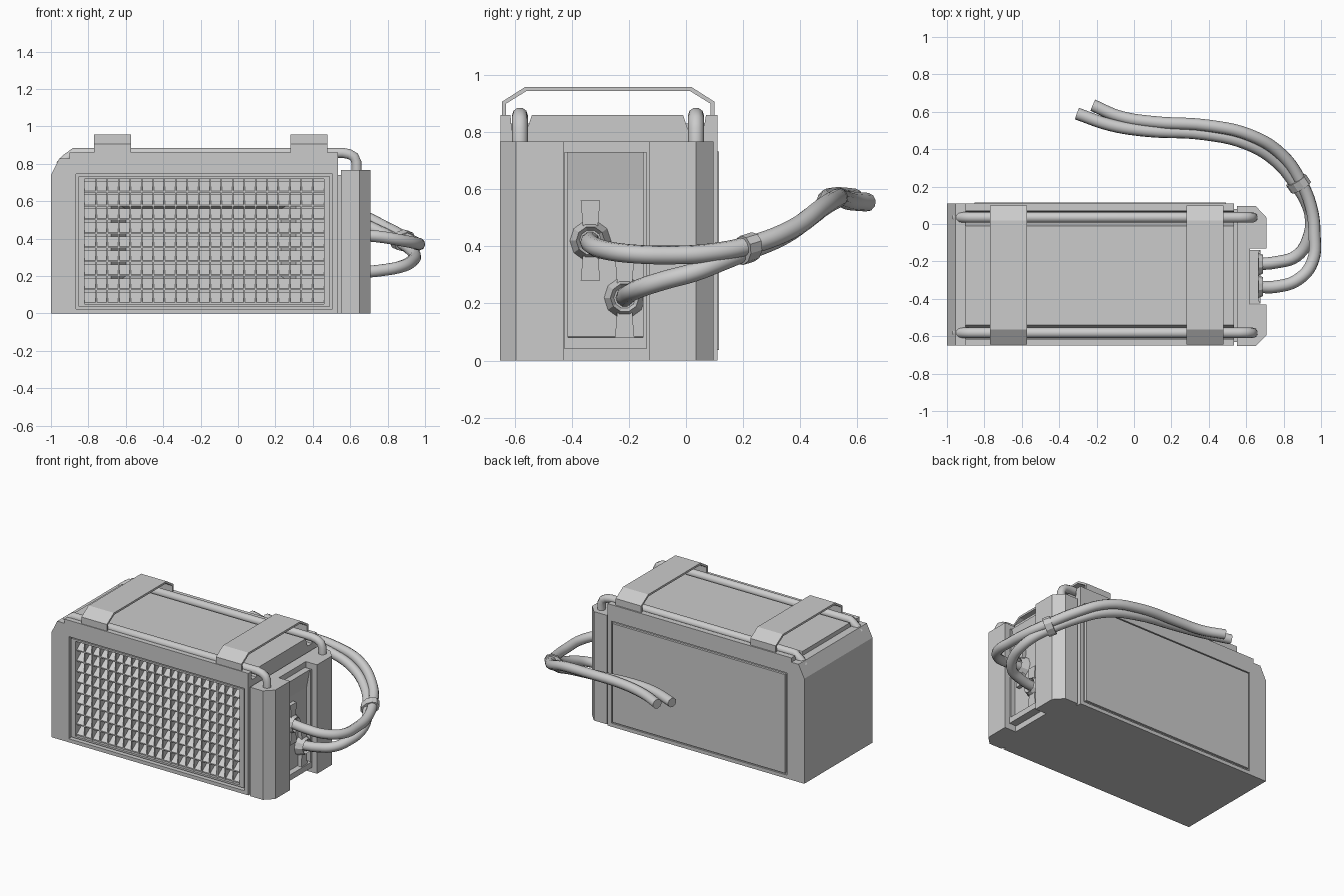
import bpy, bmesh, math
from mathutils import Vector, Matrix

if "Cube" in bpy.data.objects:
    bpy.data.objects.remove(bpy.data.objects["Cube"])


def finish(bm, name):
    bmesh.ops.recalc_face_normals(bm, faces=bm.faces)
    me = bpy.data.meshes.new(name)
    bm.to_mesh(me)
    bm.free()
    ob = bpy.data.objects.new(name, me)
    bpy.context.collection.objects.link(ob)
    return ob


def prism(name, pts, axis, a, b, scale_b=None):
    """Extrude a 2D outline along an axis; pts are (y,z), (x,z) or (x,y)."""
    put = {'x': lambda p, t: (t, p[0], p[1]),
           'y': lambda p, t: (p[0], t, p[1]),
           'z': lambda p, t: (p[0], p[1], t)}[axis]
    bm = bmesh.new()
    va = [bm.verts.new(put(p, a)) for p in pts]
    vb = [bm.verts.new(put(p, b)) for p in (scale_b or pts)]
    bm.faces.new(va)
    bm.faces.new(vb[::-1])
    n = len(pts)
    for i in range(n):
        bm.faces.new((va[i], vb[i], vb[(i + 1) % n], va[(i + 1) % n]))
    return finish(bm, name)


def rect(a0, a1, b0, b1):
    return [(a0, b0), (a1, b0), (a1, b1), (a0, b1)]


def box(name, x0, x1, y0, y1, z0, z1):
    return prism(name, rect(x0, x1, y0, y1), 'z', z0, z1)


def cut(ob, cutter):
    m = ob.modifiers.new("cut", 'BOOLEAN')
    m.operation, m.solver, m.object = 'DIFFERENCE', 'EXACT', cutter
    bpy.context.view_layer.update()
    me = bpy.data.meshes.new_from_object(
        ob.evaluated_get(bpy.context.evaluated_depsgraph_get()))
    ob.modifiers.clear()
    ob.data = me
    bpy.data.objects.remove(cutter)


def tube(name, pts, r, kind='BEZIER', res=5):
    cu = bpy.data.curves.new(name, 'CURVE')
    cu.dimensions, cu.bevel_depth, cu.bevel_resolution = '3D', r, 3
    cu.use_fill_caps, cu.resolution_u = True, res
    s = cu.splines.new(kind)
    if kind == 'BEZIER':
        s.bezier_points.add(len(pts) - 1)
        for bp, p in zip(s.bezier_points, pts):
            bp.co = p
            bp.handle_left_type = bp.handle_right_type = 'AUTO'
    else:
        s.points.add(len(pts) - 1)
        for sp, p in zip(s.points, pts):
            sp.co = (*p, 1)
    ob = bpy.data.objects.new(name, cu)
    bpy.context.collection.objects.link(ob)
    bpy.ops.object.select_all(action='DESELECT')
    ob.select_set(True)
    bpy.context.view_layer.objects.active = ob
    bpy.ops.object.convert(target='MESH')
    bpy.ops.object.shade_smooth_by_angle(angle=math.radians(50))
    return ob


# Main housing with two pipe grooves along the top
body = prism("housing", [(-.65, 0), (-.65, .86), (-.615, .86), (-.61, .80), (-.56, .80),
                         (-.54, .86), (-.01, .86), (.01, .80), (.06, .80), (.07, .86),
                         (.11, .86), (.11, 0)], 'x', -.9, .535)
cut(body, box("cutter", -.865, .505, -.7, -.5, .025, .745))
cut(body, prism("cutter", rect(-.685, .315, .14, .605), 'y', -.51, -.33,
                rect(-.60, .23, .20, .56)))
cut(body, box("cutter", -.865, .505, .10, .2, .025, .745))
box("back_panel", -.853, .493, .09, .116, .037, .733)

# Left end cap with sloping top edge
prism("end_cap", [(-1, 0), (-1, .74), (-.955, .83), (-.9, .83), (-.9, 0)], 'y', -.65, .11)

# Front frame
for n, r in (("left", (-.853, -.82, .037, .733)), ("right", (.46, .493, .037, .733)),
             ("bottom", (-.82, .46, .037, .05)), ("top", (-.82, .46, .72, .733))):
    box("front_frame_" + n, r[0], r[1], -.64, -.5, r[2], r[3])

# Louvre slats and vertical grille bars
pitch = .67 / 9
for i in range(9):
    z = .052 + i * pitch
    prism("louvre_slat", [(-.625, z), (-.625, z + .008), (-.555, z + .062), (-.555, z + .054)],
          'x', -.82, .46)
for i in range(1, 21):
    x = -.82 + i * 1.28 / 21
    box("grille_bar", x - .004, x + .004, -.627, -.56, .05, .72)

# Side box with a vertical channel, joined to the housing by a core
box("joining_core", .53, .56, -.63, .08, 0, .74)
prism("side_box", [(.55, -.652), (.65, -.652), (.708, -.595), (.708, -.43), (.62, -.43),
                   (.62, -.13), (.708, -.13), (.708, .035), (.65, .097), (.55, .097)],
      'z', 0, .768)
prism("channel_plate", [(.61, .04), (.675, .04), (.675, .08), (.64, .085), (.64, .60),
                        (.665, .73), (.61, .73)], 'y', -.425, -.14)
for y in (-.425, -.15):
    box("channel_rail", .62, .672, y, y + .012, .04, .73)

# Top pipes, bent down at both ends
for y in (-.582, .035):
    tube("top_pipe", [(-.95, y, .79), (-.92, y, .825), (-.875, y, .859), (.56, y, .859),
                      (.595, y, .852), (.62, y, .838), (.633, y, .81), (.635, y, .74)],
         .028, 'POLY')

# Bent straps over the top
outer = [(-.645, .85), (-.645, .907), (-.565, .958), (.02, .958), (.1, .907), (.1, .85)]
inner = [(.086, .85), (.086, .9), (.015, .944), (-.56, .944), (-.631, .9), (-.631, .85)]
for x in (-.77, .28):
    prism("top_strap", outer + inner, 'x', x, x + .198)

# Plug sockets: faceted collar and two flared tabs
for y, z in ((-.335, .42), (-.215, .22)):
    bm = bmesh.new()
    bmesh.ops.create_cone(bm, cap_ends=True, segments=10, radius1=.072, radius2=.05, depth=.05,
                          matrix=Matrix.Translation((.665, y, z)) @
                          Matrix.Rotation(math.pi / 2, 4, 'Y'))
    top = [f for f in bm.faces if f.calc_center_median().x > .685]
    bmesh.ops.inset_region(bm, faces=top, thickness=.012)
    bmesh.ops.translate(bm, verts=list({v for f in top for v in f.verts}), vec=(-.02, 0, 0))
    finish(bm, "socket_collar")
    for s in (1, -1):
        prism("socket_tab", [(y - .022, z), (y - .034, z + s * .14), (y + .034, z + s * .14),
                             (y + .022, z)], 'x', .635, .668)
tube("link_pipe", [(.47, -.45, .555), (.6, -.45, .555)], .025, 'POLY')

# Two cables looping round to the back
tube("cable_upper", [(.65, -.335, .42), (.76, -.335, .41), (.88, -.295, .39), (.955, -.20, .375),
                     (.965, -.05, .37), (.95, .08, .377), (.893, .225, .405), (.79, .37, .46),
                     (.62, .475, .535), (.4, .525, .565), (.1, .545, .57), (-.08, .575, .56),
                     (-.22, .635, .555)], .033)
tube("cable_lower", [(.65, -.215, .22), (.76, -.205, .23), (.87, -.17, .25), (.93, -.08, .28),
                     (.945, .03, .31), (.92, .12, .345), (.868, .205, .38), (.76, .335, .435),
                     (.6, .43, .50), (.38, .48, .54), (.05, .50, .57), (-.13, .53, .575),
                     (-.305, .59, .57)], .033)

# Cable clip wrapped round both cables
d = Vector((-.55, .8, .25)).normalized()
s = Vector((.03, .03, .03))
s = (s - d * s.dot(d)).normalized()
t = d.cross(s)
m = Matrix((s, t, d)).transposed().to_4x4()
m.translation = Vector((.88, .215, .392))
bm = bmesh.new()
bmesh.ops.create_cone(bm, cap_ends=True, segments=10, radius1=1, radius2=1, depth=.05)
bmesh.ops.scale(bm, vec=(.066, .047, 1), verts=bm.verts)
bmesh.ops.transform(bm, matrix=m, verts=bm.verts)
finish(bm, "cable_clip")
